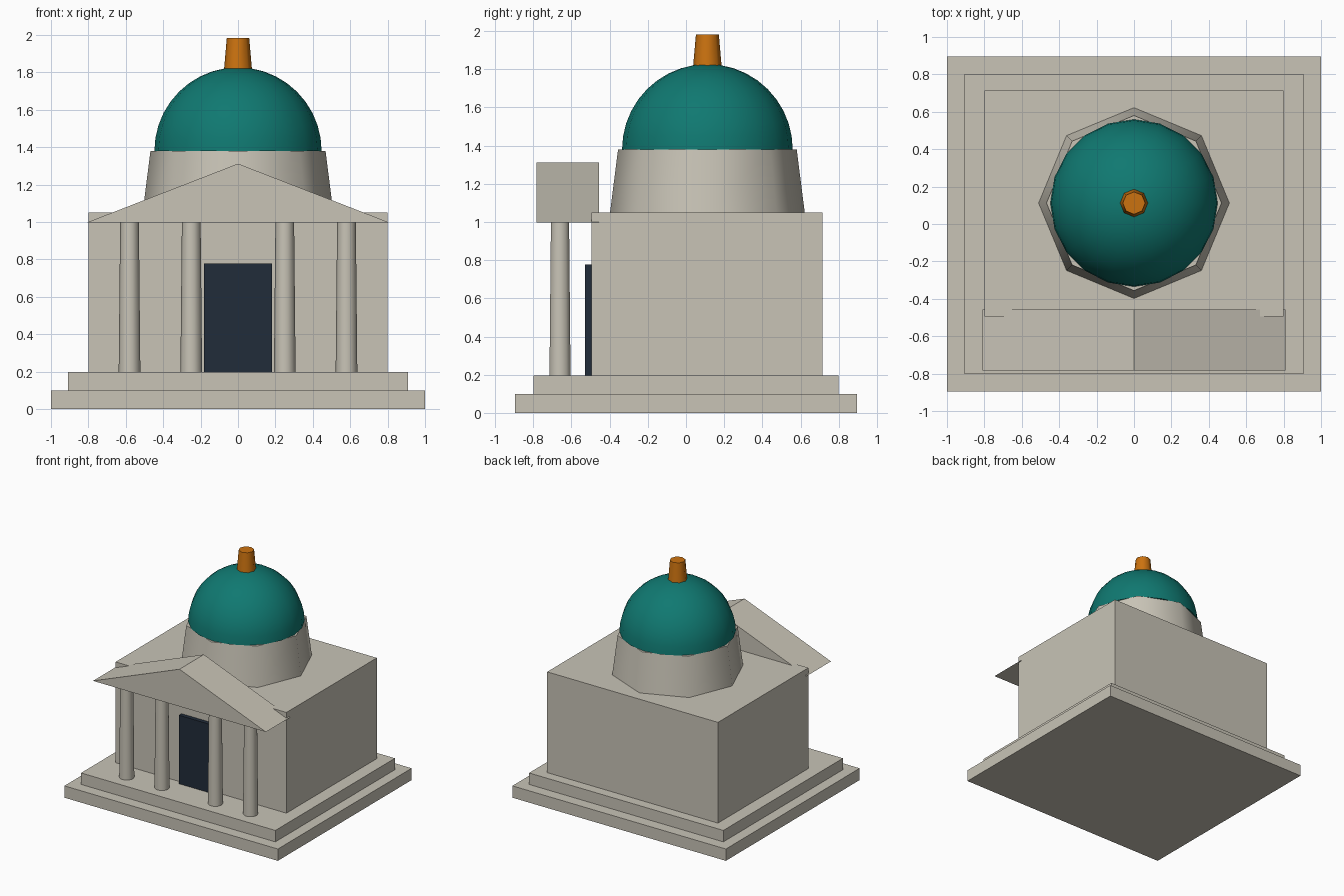
import bpy, bmesh
from math import pi, sin, cos, tau, radians

default = bpy.data.objects.get("Cube")
if default:
    bpy.data.objects.remove(default, do_unlink=True)


def material(name, rgb):
    m = bpy.data.materials.new(name)
    m.use_nodes = True
    m.diffuse_color = (*rgb, 1)
    m.node_tree.nodes["Principled BSDF"].inputs["Base Color"].default_value = (*rgb, 1)
    return m


stone = material("pale_stone", (0.58, 0.55, 0.47))
teal = material("teal_copper", (0.005, 0.19, 0.165))
gold = material("amber_metal", (0.6, 0.17, 0.005))
navy = material("dark_navy", (0.015, 0.025, 0.042))


def finish(name, bm, mat, smooth=False):
    bmesh.ops.recalc_face_normals(bm, faces=bm.faces)
    mesh = bpy.data.meshes.new(name)
    bm.to_mesh(mesh)
    bm.free()
    mesh.materials.append(mat)
    obj = bpy.data.objects.new(name, mesh)
    bpy.context.collection.objects.link(obj)
    if smooth:
        bpy.ops.object.select_all(action='DESELECT')
        obj.select_set(True)
        bpy.context.view_layer.objects.active = obj
        bpy.ops.object.shade_smooth_by_angle(angle=radians(60))
    return obj


def prism(name, outline, y0, y1, mat):
    """Extrude an (x, z) outline from y0 to y1."""
    bm = bmesh.new()
    front = bm.faces.new([bm.verts.new((x, y0, z)) for x, z in outline])
    ext = bmesh.ops.extrude_face_region(bm, geom=[front])
    verts = [g for g in ext["geom"] if isinstance(g, bmesh.types.BMVert)]
    bmesh.ops.translate(bm, verts=verts, vec=(0, y1 - y0, 0))
    return finish(name, bm, mat)


def block(name, half, y0, y1, z0, z1, mat):
    return prism(name, [(-half, z0), (half, z0), (half, z1), (-half, z1)], y0, y1, mat)


def lathe(name, profile, x, y, sides, mat):
    """Revolve an (r, z) profile, capped at both ends."""
    bm = bmesh.new()
    rings = [[bm.verts.new((x + r * cos(tau * i / sides), y + r * sin(tau * i / sides), z))
              for i in range(sides)] for r, z in profile]
    for a, b in zip(rings, rings[1:]):
        for i in range(sides):
            j = (i + 1) % sides
            bm.faces.new((a[i], a[j], b[j], b[i]))
    bm.faces.new(rings[0])
    bm.faces.new(rings[-1])
    bmesh.ops.remove_doubles(bm, verts=bm.verts, dist=1e-5)
    return finish(name, bm, mat, smooth=True)


# Stepped base, hall and doorway
block("lower_step", 1.0, -0.895, 0.895, 0, 0.1, stone)
block("upper_step", 0.91, -0.8, 0.8, 0.1, 0.197, stone)
block("hall", 0.8, -0.495, 0.715, 0.197, 1.05, stone)
block("door", 0.182, -0.53, -0.495, 0.197, 0.777, navy)

# Portico: four tapered columns under a gabled pediment
for side in (-1, 1):
    for label, x in (("inner", 0.25), ("outer", 0.58)):
        lathe(f"{label}_column_{'left' if side > 0 else 'right'}",
              [(0.058, 0.197), (0.05, 1.0)], side * x, -0.66, 10, stone)
prism("pediment", [(-0.81, 0.997), (0.81, 0.997), (0, 1.312)], -0.783, -0.457, stone)

# Drum, dome and finial
CY = 0.112
lathe("drum", [(0.51, 1.05), (0.468, 1.38)], 0, CY, 8, stone)
dome = [(0.447 * cos(pi / 2 * i / 10), 1.38 + 0.447 * sin(pi / 2 * i / 10)) for i in range(10)]
lathe("dome", dome + [(0.01, 1.827)], 0, CY, 20, teal)
lathe("finial", [(0.076, 1.8), (0.06, 1.983)], 0, CY, 8, gold)
